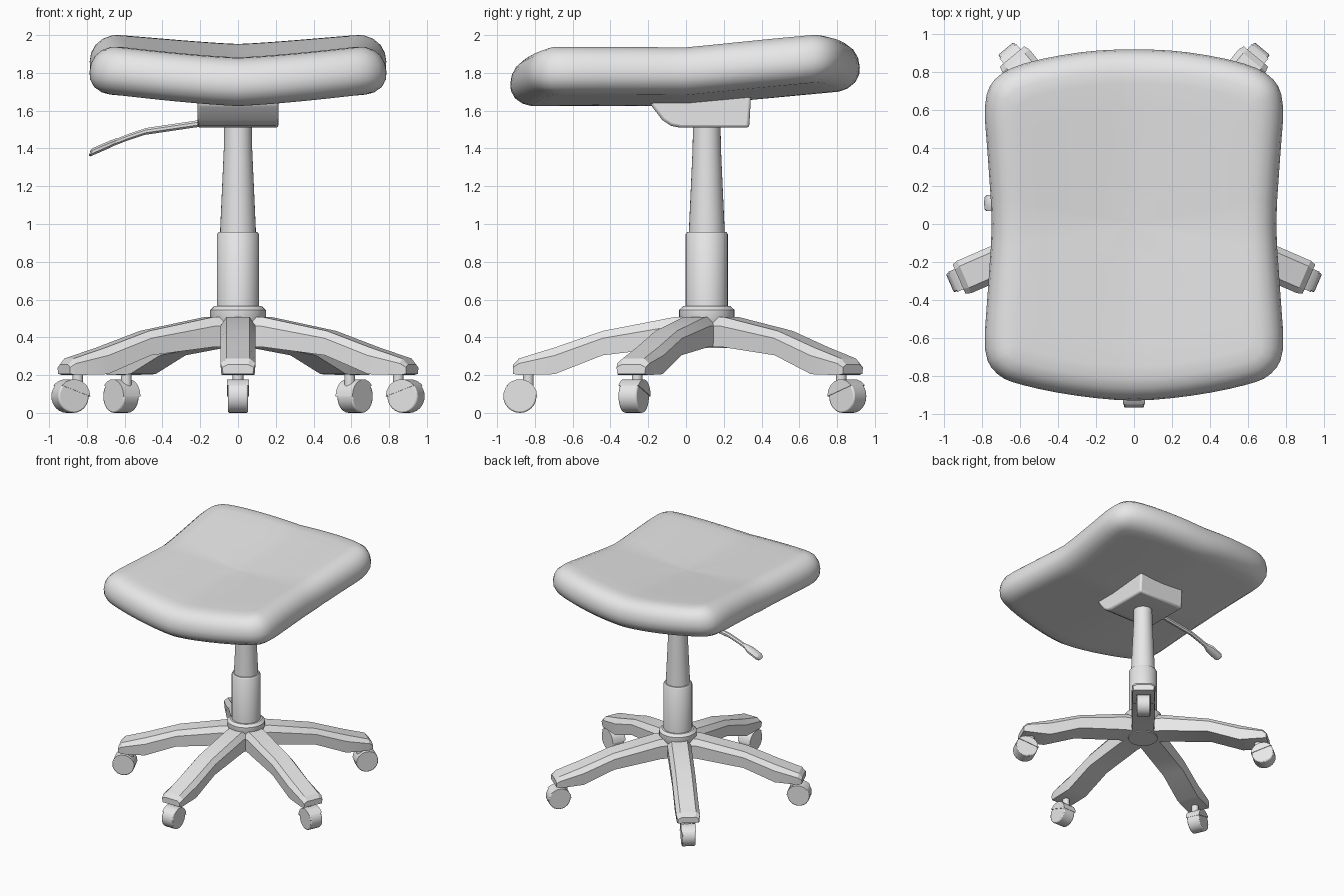
import bpy, bmesh, math
from mathutils import Vector, Matrix

cube = bpy.data.objects.get("Cube")
if cube:
    bpy.data.objects.remove(cube, do_unlink=True)

grey = bpy.data.materials.new("plain_grey")
grey.use_nodes = True
grey.diffuse_color = (0.8, 0.8, 0.8, 1)
grey.node_tree.nodes["Principled BSDF"].inputs["Base Color"].default_value = (0.8, 0.8, 0.8, 1)

HUB_Y = 0.11  # the column stands a little behind the seat centre


def finish(name, bm, matrix=None, angle=35, bevel=0.0):
    """Turn a bmesh into a smooth-shaded object with the grey material."""
    bmesh.ops.recalc_face_normals(bm, faces=bm.faces)
    me = bpy.data.meshes.new(name)
    bm.to_mesh(me)
    bm.free()
    me.materials.append(grey)
    ob = bpy.data.objects.new(name, me)
    bpy.context.collection.objects.link(ob)
    if matrix:
        ob.matrix_world = matrix
    if bevel:
        mod = ob.modifiers.new("Bevel", "BEVEL")
        mod.width = bevel
        mod.segments = 2
        mod.limit_method = 'ANGLE'
    bpy.ops.object.select_all(action='DESELECT')
    ob.select_set(True)
    bpy.context.view_layer.objects.active = ob
    bpy.ops.object.shade_smooth_by_angle(angle=math.radians(angle))
    return ob


def loft(sections):
    """Skin a list of equally sized closed sections and cap both ends."""
    bm = bmesh.new()
    rings = [[bm.verts.new(p) for p in s] for s in sections]
    n = len(rings[0])
    for a, b in zip(rings, rings[1:]):
        for i in range(n):
            j = (i + 1) % n
            bm.faces.new((a[i], a[j], b[j], b[i]))
    bm.faces.new(rings[0][::-1])
    bm.faces.new(rings[-1])
    return bm


def lathe(name, profile, segments=32):
    """Revolve (radius, z) pairs around the column axis."""
    rings = [[(r * math.cos(2 * math.pi * i / segments),
               r * math.sin(2 * math.pi * i / segments), z)
              for i in range(segments)] for r, z in profile]
    return finish(name, loft(rings), Matrix.Translation((0, HUB_Y, 0)))


# ---------------------------------------------------------------- seat
half = [(0, -0.93), (0.3, -0.905), (0.58, -0.85), (0.72, -0.79), (0.785, -0.66),
        (0.77, -0.35), (0.75, 0.0), (0.77, 0.35), (0.785, 0.62),
        (0.735, 0.76), (0.58, 0.845), (0.28, 0.905), (0, 0.92)]
ctrl = [Vector(p) for p in half + [(-x, y) for x, y in half[-2:0:-1]]]
outline = []
for i in range(len(ctrl)):
    p0, p1, p2, p3 = (ctrl[(i + k) % len(ctrl)] for k in (-1, 0, 1, 2))
    for t in (0, 1 / 3, 2 / 3):
        outline.append(0.5 * (2 * p1 + (p2 - p0) * t + (2 * p0 - 5 * p1 + 4 * p2 - p3) * t * t
                              + (3 * p1 - p0 - 3 * p2 + p3) * t ** 3))


def inset(d):
    pts = []
    for i, p in enumerate(outline):
        t = (outline[(i + 1) % len(outline)] - outline[i - 1]).normalized()
        pts.append(p + Vector((-t.y, t.x)) * d)
    return pts


def seat_ring(points, scale, z):
    """Place a ring on the saddle: sides lift up, rear half tilts up."""
    ring = []
    for p in points:
        x, y = p * scale
        side = 0.06 * min(1, abs(x) / 0.66) ** 1.3
        rear = 0.07 * max(0, y) / 0.75
        ring.append((x, y, z + side + rear))
    return ring


edge = [(0.11, 0.0), (0.065, 0.012), (0.025, 0.04), (0.003, 0.08), (0.0, 0.12),
        (0.008, 0.165), (0.03, 0.205), (0.065, 0.235), (0.115, 0.253)]
inner = (0.02, 0.25, 0.5, 0.75, 0.92)
low, high = inset(edge[0][0]), inset(edge[-1][0])
rings = [seat_ring(low, s, 1.625) for s in inner]
rings += [seat_ring(inset(d), 1, 1.625 + h) for d, h in edge]
rings += [seat_ring(high, s, 1.882) for s in reversed(inner)]
finish("seat", loft(rings), angle=60)

# ---------------------------------------------------------------- tilt housing
side = [(0.345, 1.70), (0.335, 1.51), (-0.03, 1.51), (-0.08, 1.52),
        (-0.125, 1.55), (-0.19, 1.635), (-0.19, 1.70)]
finish("tilt_housing", loft([[(x, y, z) for y, z in side] for x in (-0.215, 0.215)]),
       bevel=0.015)


# ---------------------------------------------------------------- lever
def lever(name, stations):
    secs = []
    for x, z, w, h in stations:
        secs.append([(x + 0.3 * h * math.sin(a), HUB_Y + w * math.cos(a), z + h * math.sin(a))
                     for a in (math.pi * (k + 0.5) / 4 for k in range(8))])
    finish(name, loft(secs))


lever("lever_rod", [(-0.15, 1.535, 0.02, 0.02), (-0.22, 1.53, 0.02, 0.02),
                    (-0.49, 1.49, 0.02, 0.02), (-0.58, 1.46, 0.02, 0.02),
                    (-0.67, 1.425, 0.02, 0.02)])
lever("lever_paddle", [(-0.645, 1.436, 0.022, 0.021), (-0.69, 1.417, 0.045, 0.024),
                       (-0.775, 1.38, 0.045, 0.024), (-0.785, 1.376, 0.036, 0.015)])

# ---------------------------------------------------------------- column
lathe("upper_column", [(0.096, 0.90), (0.094, 0.98), (0.075, 1.40), (0.073, 1.53)])
lathe("lower_column", [(0.112, 0.50), (0.112, 0.945), (0.104, 0.957), (0.085, 0.957)])
lathe("hub_collar", [(0.135, 0.47), (0.147, 0.505), (0.147, 0.545), (0.125, 0.565), (0.1, 0.565)])
lathe("hub_core", [(0.115, 0.343), (0.12, 0.36), (0.12, 0.50)])

# ---------------------------------------------------------------- legs and casters
leg_stations = [(0.0, 0.51, 0.35, 1), (0.17, 0.507, 0.35, 1), (0.54, 0.434, 0.305, 1),
                (0.79, 0.346, 0.205, 1), (0.975, 0.288, 0.20, 1), (1.005, 0.255, 0.207, 0.9)]


def disc(bm, radius, width, centre, axis='Y', segments=24):
    rot = Matrix.Rotation(math.pi / 2, 4, 'X') if axis == 'Y' else Matrix()
    bmesh.ops.create_cone(bm, cap_ends=True, segments=segments, radius1=radius, radius2=radius,
                          depth=width, matrix=Matrix.Translation(centre) @ rot)


def build_leg(label, degrees, stretch):
    place = Matrix.Translation((0, HUB_Y, 0)) @ Matrix.Rotation(math.radians(degrees), 4, 'Z')
    # leg with bevelled upper edges
    secs = []
    for r, top, bottom, k in leg_stations:
        r *= stretch
        shoulder = top - 0.3 * (top - bottom)
        right = [(0.062 * k, top), (0.093 * k, shoulder), (0.088 * k, bottom)]
        secs.append([(r, w, z) for w, z in right] + [(r, -w, z) for w, z in right[::-1]])
    finish(label + "_leg", loft(secs), place, angle=25)
    # twin wheel
    r = 0.97 * stretch
    bm = bmesh.new()
    disc(bm, 0.088, 0.106, (r, 0, 0.088))
    finish(label + "_wheel", bm, place, bevel=0.008)
    # curved hood over the hub-facing upper part of the wheel
    hood = []
    for w in (-0.058, 0.058):
        arc = [math.radians(a) for a in range(40, 181, 20)]
        hood.append([(r + 0.092 * math.cos(a), w, 0.088 + 0.09 * math.sin(a)) for a in arc])
    finish(label + "_caster_hood", loft(hood), place)
    # swivel stem
    bm = bmesh.new()
    disc(bm, 0.028, 0.13, (r - 0.045, 0, 0.155), 'Z', 16)
    finish(label + "_caster_stem", bm, place)


build_leg("front", -90, 1.02)
for label, sign in (("left", 1), ("right", -1)):
    mid = -90 + sign * 66.5
    back = -90 + sign * 140.3
    build_leg(label + "_side", mid, 1.0)
    build_leg(label + "_back", back, 1.0)
